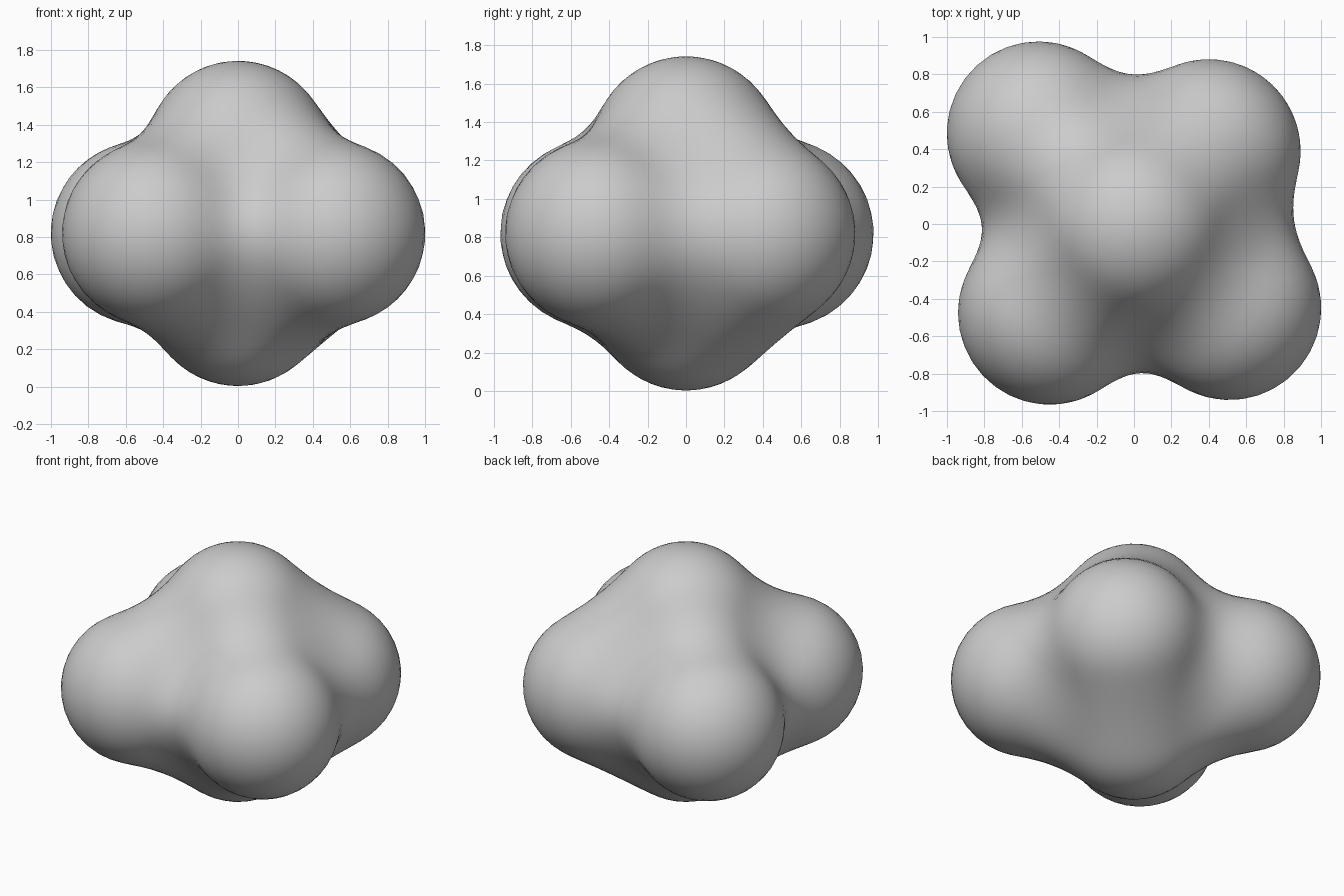
import bpy
import bmesh
from mathutils import Vector

if "Cube" in bpy.data.objects:
    bpy.data.objects.remove(bpy.data.objects["Cube"])

# Six equal balls melted together: four around the middle, one above, one below
REACH = 0.855
LEVEL = 0.3
BALLS = [Vector(c) for c in (
    (-0.51, 0.485, 0.82), (0.40, 0.39, 0.82),
    (-0.45, -0.475, 0.82), (0.51, -0.45, 0.82),
    (0.0, 0.0, 1.25), (0.0, 0.0, 0.495))]
CENTRE = Vector((0, 0, 0.85))


def field(p):
    """Soft falloff summed over all the balls."""
    return sum(max(0.0, 1 - (p - c).length_squared / REACH ** 2) ** 3 for c in BALLS)


def surface_point(direction):
    """Outermost point of the blended surface along a ray from the centre."""
    outer = 1.4
    while field(CENTRE + direction * outer) < LEVEL:
        outer -= 0.02
    low, high = outer, outer + 0.02
    for _ in range(10):
        mid = (low + high) / 2
        if field(CENTRE + direction * mid) < LEVEL:
            high = mid
        else:
            low = mid
    return CENTRE + direction * low


# Wrap a sphere onto the blended surface
bm = bmesh.new()
bmesh.ops.create_icosphere(bm, subdivisions=5, radius=1)
for v in bm.verts:
    v.co = surface_point(v.co.normalized())

# Even out stretched faces slightly, then settle back on the surface
bmesh.ops.smooth_vert(bm, verts=bm.verts, factor=0.5,
                      use_axis_x=True, use_axis_y=True, use_axis_z=True)
for v in bm.verts:
    v.co = surface_point((v.co - CENTRE).normalized())

for f in bm.faces:
    f.smooth = True
mesh = bpy.data.meshes.new("blob_cluster")
bm.to_mesh(mesh)
bm.free()
blob = bpy.data.objects.new("blob_cluster", mesh)
bpy.context.collection.objects.link(blob)
